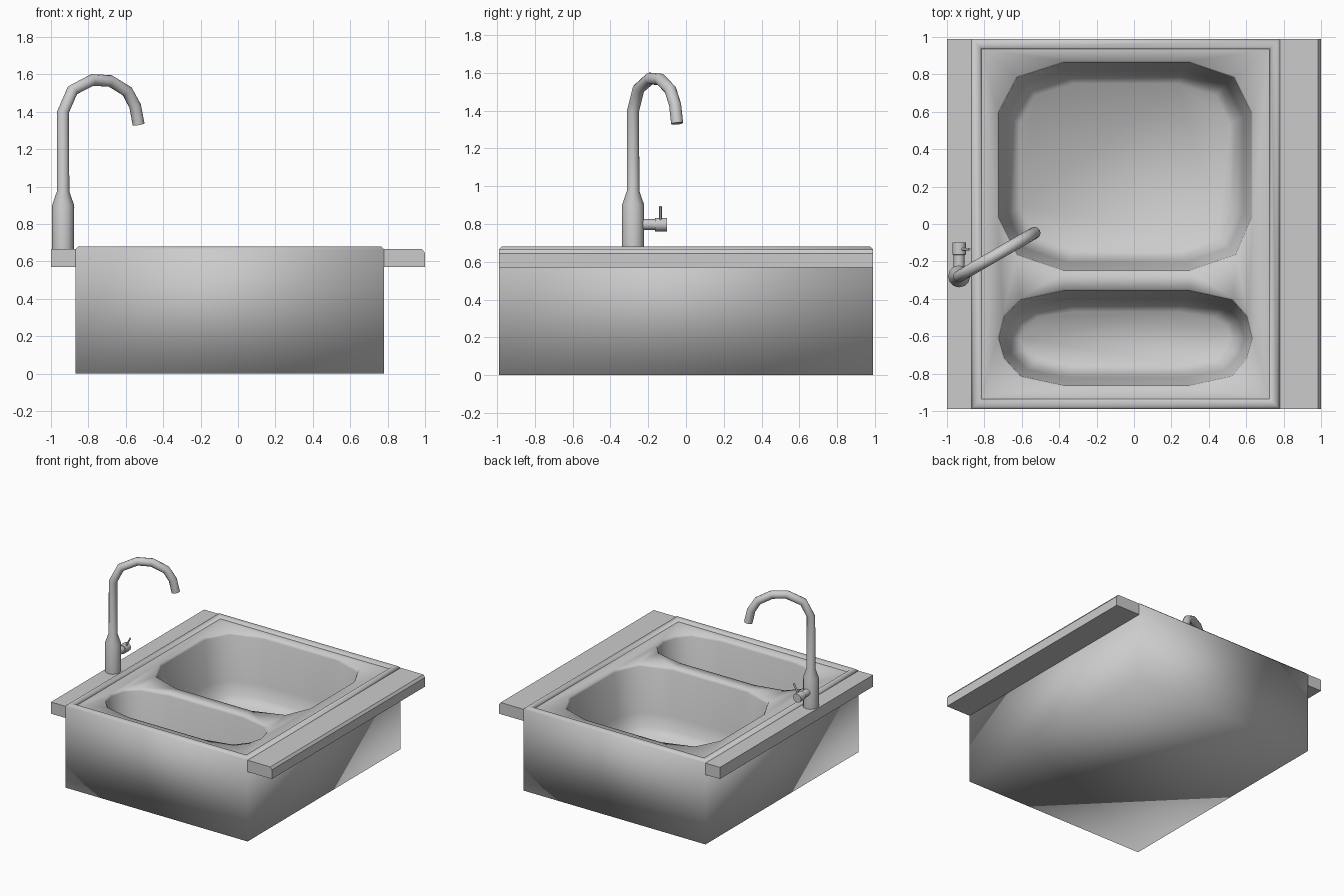
import bpy, bmesh, math
from mathutils import Vector

if "Cube" in bpy.data.objects:
    bpy.data.objects.remove(bpy.data.objects["Cube"])


def finish(bm, name, angle=40):
    bmesh.ops.recalc_face_normals(bm, faces=bm.faces)
    me = bpy.data.meshes.new(name)
    bm.to_mesh(me)
    bm.free()
    ob = bpy.data.objects.new(name, me)
    bpy.context.collection.objects.link(ob)
    bpy.ops.object.select_all(action='DESELECT')
    ob.select_set(True)
    bpy.context.view_layer.objects.active = ob
    bpy.ops.object.shade_smooth_by_angle(angle=math.radians(angle))
    return ob


def ring(bm, pts):
    return [bm.verts.new(p) for p in pts]


def skin(bm, rings):
    for a, b in zip(rings, rings[1:]):
        n = len(a)
        for i in range(n):
            j = (i + 1) % n
            bm.faces.new((a[i], a[j], b[j], b[i]))


def loop_edges(bm, r):
    return [bm.edges.get((r[i - 1], r[i])) or bm.edges.new((r[i - 1], r[i])) for i in range(len(r))]


def sweep(name, path, radii, side, sides=12):
    """Round tube along a planar path; side is normal to that plane."""
    bm = bmesh.new()
    path = [Vector(p) for p in path]
    side = Vector(side).normalized()
    rings = []
    for i, p in enumerate(path):
        t = (path[min(i + 1, len(path) - 1)] - path[max(i - 1, 0)]).normalized()
        up = t.cross(side)
        rings.append(ring(bm, [p + radii[i] * (side * math.cos(a) + up * math.sin(a))
                               for a in (2 * math.pi * k / sides for k in range(sides))]))
    skin(bm, rings)
    bm.faces.new(rings[0])
    bm.faces.new(rings[-1])
    return finish(bm, name, 50)


def prism(name, profile, y0, y1):
    bm = bmesh.new()
    rings = [ring(bm, [(x, y, z) for x, z in profile]) for y in (y0, y1)]
    skin(bm, rings)
    for r in rings:
        bm.faces.new(r)
    return finish(bm, name, 20)


# Sink body: outer walls, raised rim, deck and two moulded bowls
X0, X1, Y0, Y1, DECK = -0.87, 0.78, -0.99, 0.99, 0.66
bm = bmesh.new()
rim = [(0, 0), (0, 0.665), (0.015, 0.68), (0.045, 0.68), (0.055, DECK)]
rings = [ring(bm, [(X0 + d, Y0 + d, z), (X1 - d, Y0 + d, z), (X1 - d, Y1 - d, z), (X0 + d, Y1 - d, z)])
         for d, z in rim]
skin(bm, rings)
bm.faces.new(rings[0])

large = [(-0.38, 0.87), (0.30, 0.87), (0.54, 0.79), (0.635, 0.60), (0.635, 0.03), (0.55, -0.17),
         (0.30, -0.255), (-0.38, -0.255), (-0.63, -0.17), (-0.73, 0.03), (-0.73, 0.60), (-0.63, 0.79)]
small = [(-0.38, -0.35), (0.30, -0.35), (0.53, -0.40), (0.61, -0.49), (0.64, -0.61), (0.61, -0.72),
         (0.53, -0.82), (0.30, -0.87), (-0.38, -0.87), (-0.61, -0.82), (-0.70, -0.72), (-0.73, -0.61),
         (-0.70, -0.49), (-0.61, -0.40)]
edges = loop_edges(bm, rings[-1])
for e in edges:
    e.smooth = False
# inset distance from the outline and fraction of depth
wall = [(0, 0), (0.008, 0.04), (0.05, 0.7), (0.075, 0.9), (0.12, 1)]
for outline, floor in ((large, 0.13), (small, 0.13)):
    xs, ys = zip(*outline)
    cx, cy = (min(xs) + max(xs)) / 2, (min(ys) + max(ys)) / 2
    hx, hy = max(xs) - cx, max(ys) - cy
    rs = [ring(bm, [(cx + (x - cx) * (1 - d / hx), cy + (y - cy) * (1 - d / hy), DECK - f * (DECK - floor))
                    for x, y in outline]) for d, f in wall]
    skin(bm, rs)
    bm.faces.new(rs[-1])
    edges += loop_edges(bm, rs[0])
bmesh.ops.triangle_fill(bm, edges=edges, use_beauty=True, normal=(0, 0, 1))
finish(bm, "sink_body", 180)

# Worktop strips on both sides
prism("left_worktop", [(-1, 0.57), (X0, 0.57), (X0, 0.665), (-1, 0.665)], Y0, Y1)
prism("right_worktop", [(X1, 0.57), (1, 0.57), (1, 0.645), (0.985, 0.665), (X1, 0.665)], Y0, Y1)

# Tap: base, neck and curved spout swung 30 degrees over the bowls
BX, BY = -0.935, -0.28
c, s = math.cos(math.radians(30)), math.sin(math.radians(30))
sp = [(0, 0.66), (0, 0.90), (0, 0.975), (0, 1.40), (0.058, 1.515), (0.18, 1.57), (0.29, 1.565),
      (0.395, 1.51), (0.445, 1.43), (0.466, 1.332)]
sweep("tap_spout", [(BX + d * c, BY + d * s, z) for d, z in sp],
      [0.059, 0.059, 0.033] + [0.032] * 7, (-s, c, 0))

# Tap handle and lever
sweep("tap_handle", [(BX, y, 0.797) for y in (-0.25, -0.165, -0.164, -0.10)],
      [0.029, 0.029, 0.036, 0.036], (1, 0, 0))
sweep("tap_lever", [(-0.925, -0.135, 0.81), (-0.88, -0.135, 0.892)], [0.007, 0.007], (0, 1, 0), 8)
